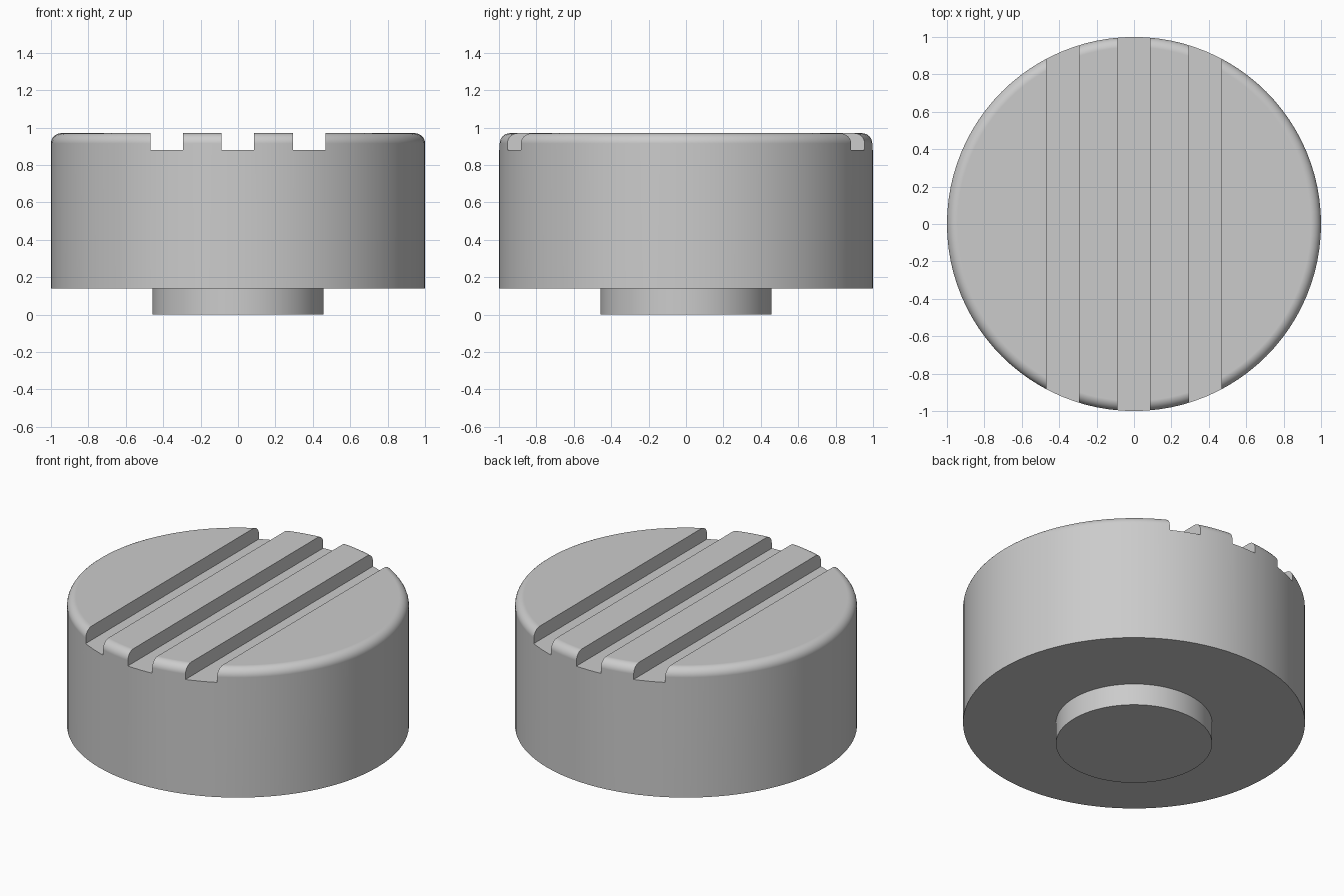
import bpy
import bmesh
from math import sin, cos, pi, radians

cube = bpy.data.objects.get("Cube")
if cube:
    bpy.data.objects.remove(cube, do_unlink=True)

SEGMENTS = 96
RADIUS, BASE, TOP, FILLET = 1.0, 0.14, 0.97, 0.055
STEM_RADIUS = 0.457
GROOVE_WIDTH, GROOVE_FLOOR = 0.174, 0.88

grey = bpy.data.materials.new("plain_grey")
grey.use_nodes = True
colour = (0.6, 0.6, 0.6, 1)
grey.diffuse_color = colour
grey.node_tree.nodes["Principled BSDF"].inputs["Base Color"].default_value = colour


def lathe(name, profile):
    """Revolve (radius, z) points around z and close both ends."""
    bm = bmesh.new()
    rings = []
    for r, z in profile:
        angles = [2 * pi * i / SEGMENTS for i in range(SEGMENTS)]
        rings.append([bm.verts.new((r * cos(a), r * sin(a), z)) for a in angles])
    for low, high in zip(rings, rings[1:]):
        for i in range(SEGMENTS):
            j = (i + 1) % SEGMENTS
            bm.faces.new((low[i], low[j], high[j], high[i]))
    bm.faces.new(rings[0][::-1])
    bm.faces.new(rings[-1])
    mesh = bpy.data.meshes.new(name)
    bm.to_mesh(mesh)
    bm.free()
    mesh.materials.append(grey)
    obj = bpy.data.objects.new(name, mesh)
    bpy.context.collection.objects.link(obj)
    return obj


def activate(obj):
    bpy.ops.object.select_all(action='DESELECT')
    obj.select_set(True)
    bpy.context.view_layer.objects.active = obj


# Stepped body: stem, underside, wall and rounded top rim
profile = [(STEM_RADIUS, 0), (STEM_RADIUS, BASE), (RADIUS, BASE)]
for i in range(9):
    a = pi / 2 * i / 8
    profile.append((RADIUS - FILLET + FILLET * cos(a), TOP - FILLET + FILLET * sin(a)))
knob = lathe("grooved_knob", profile)

# Three parallel grooves across the top
for x in (-0.382, -0.002, 0.381):
    bpy.ops.mesh.primitive_cube_add(size=1, location=(x, 0, GROOVE_FLOOR + 0.1))
    cutter = bpy.context.object
    cutter.name = "groove_cutter"
    cutter.scale = (GROOVE_WIDTH, 2.4, 0.2)
    cutter.hide_render = True
    cutter.data.materials.append(grey)
    activate(knob)
    cut = knob.modifiers.new("groove", 'BOOLEAN')
    cut.operation = 'DIFFERENCE'
    cut.solver = 'EXACT'
    cut.object = cutter
    bpy.ops.object.modifier_apply(modifier=cut.name)
    bpy.data.objects.remove(cutter, do_unlink=True)

# Smooth round surfaces, crisp edges and flat caps
activate(knob)
bpy.ops.object.shade_smooth_by_angle(angle=radians(30))
weighted = knob.modifiers.new("flat_caps", 'WEIGHTED_NORMAL')
weighted.keep_sharp = True
